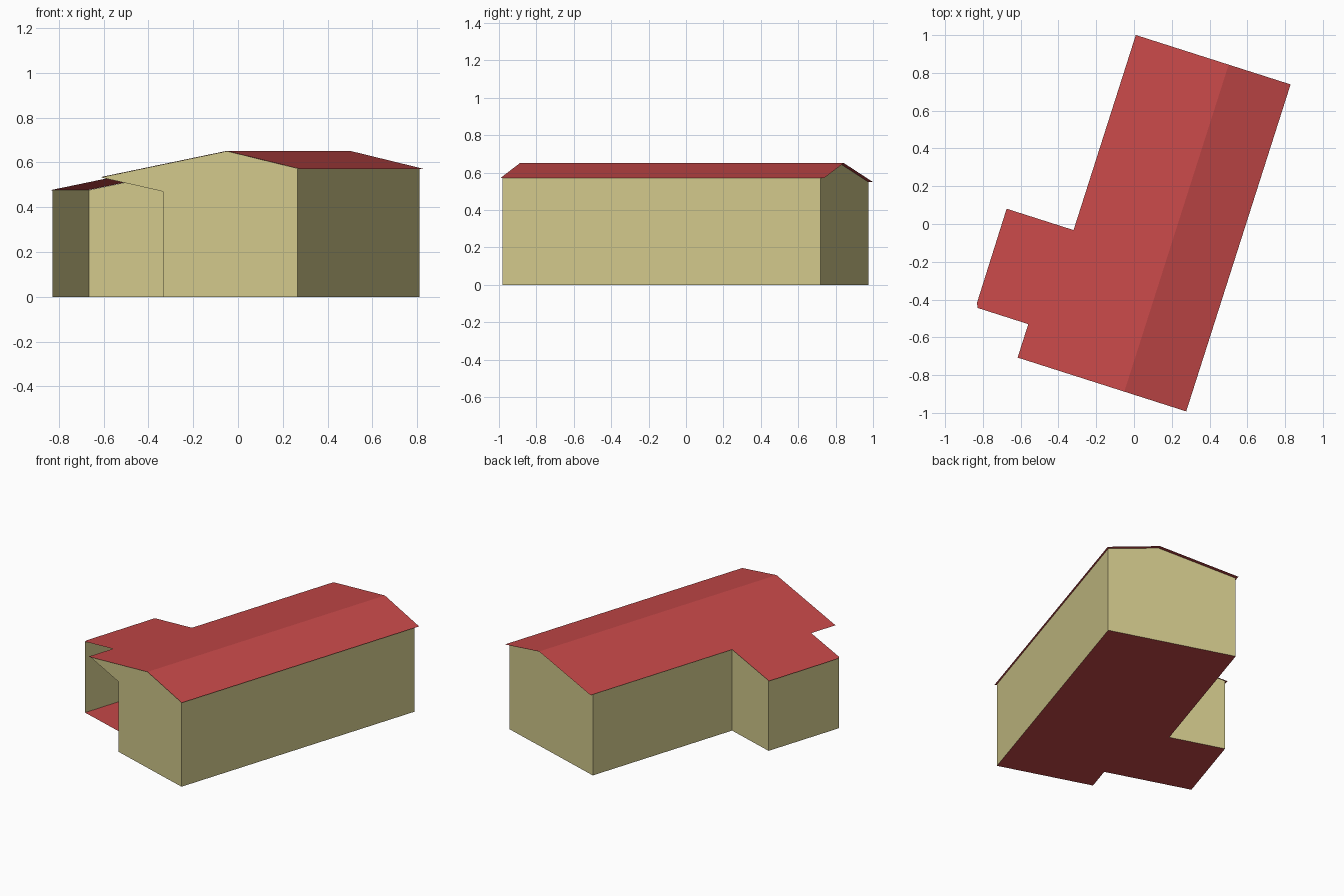
import bpy
import math
from mathutils import Matrix

cube = bpy.data.objects.get("Cube")
if cube:
    bpy.data.objects.remove(cube)

TURN = Matrix.Rotation(math.radians(-17.7), 4, 'Z')
RIDGE_A, RIDGE_Z = 0.221, 0.65


def material(name, color):
    m = bpy.data.materials.new(name)
    m.use_nodes = True
    m.diffuse_color = color
    m.node_tree.nodes["Principled BSDF"].inputs["Base Color"].default_value = color
    return m


RED = material("roof red", (0.56, 0.065, 0.065, 1))
CREAM = material("wall cream", (0.64, 0.58, 0.26, 1))


def roof_z(a):
    """Height of the roof across the building."""
    return RIDGE_Z - (0.233 * (a - RIDGE_A) if a > RIDGE_A else 0.198 * (RIDGE_A - a))


def sheet(name, points, mat):
    mesh = bpy.data.meshes.new(name)
    mesh.from_pydata([TURN @ Matrix.Translation(p).translation for p in points],
                     [], [range(len(points))])
    mesh.materials.append(mat)
    obj = bpy.data.objects.new(name, mesh)
    bpy.context.collection.objects.link(obj)
    return obj


def wall(name, start, end, bracket=None):
    """Upright panel from the ground to the roof, with a gable point at the ridge."""
    (a0, b0), (a1, b1) = start, end
    pts = [(a0, b0, 0), (a1, b1, 0), (a1, b1, roof_z(a1))]
    if min(a0, a1) < RIDGE_A < max(a0, a1):
        pts.append((RIDGE_A, b0, RIDGE_Z))
    if bracket:
        pts.append((bracket[0], b0, roof_z(bracket[0])))
        pts.append((a0, b0, bracket[1]))
    else:
        pts.append((a0, b0, roof_z(a0)))
    sheet(name, pts, CREAM)


# Footprint corners, anticlockwise
east, west, annex_west, recess = 0.552, -0.287, -0.654, -0.08
south, north, annex_south, annex_north = -0.853, 0.932, -0.673, -0.134
outline = [(east, south), (east, north), (west, north), (west, annex_north),
           (annex_west, annex_north), (annex_west, annex_south),
           (recess, annex_south), (recess, south)]

# Floor slab
sheet("floor", [(a, b, 0) for a, b in reversed(outline)], RED)

# Walls, leaving the south side of the annex open
names = ["east_wall", "north_gable_wall", "west_wall", "annex_north_wall",
         "annex_west_wall", None, "recess_wall", "south_gable_wall"]
for i, name in enumerate(names):
    if name:
        wall(name, outline[i], outline[(i + 1) % len(outline)],
             (-0.37, 0.47) if name == "south_gable_wall" else None)

# Roof slopes with eaves
roof_south, roof_north = -0.861, 0.956
east_slope = [(RIDGE_A, roof_south), (0.565, roof_south),
              (0.565, roof_north), (RIDGE_A, roof_north)]
west_slope = [(RIDGE_A, roof_south), (RIDGE_A, roof_north), (-0.295, roof_north),
              (-0.295, -0.128), (-0.667, -0.128), (-0.665, -0.652),
              (-0.653, -0.675), (-0.372, -0.675), (-0.372, roof_south)]
for name, slope in (("roof_east_slope", east_slope), ("roof_west_slope", west_slope)):
    sheet(name, [(a, b, roof_z(a) + 0.001) for a, b in slope], RED)
